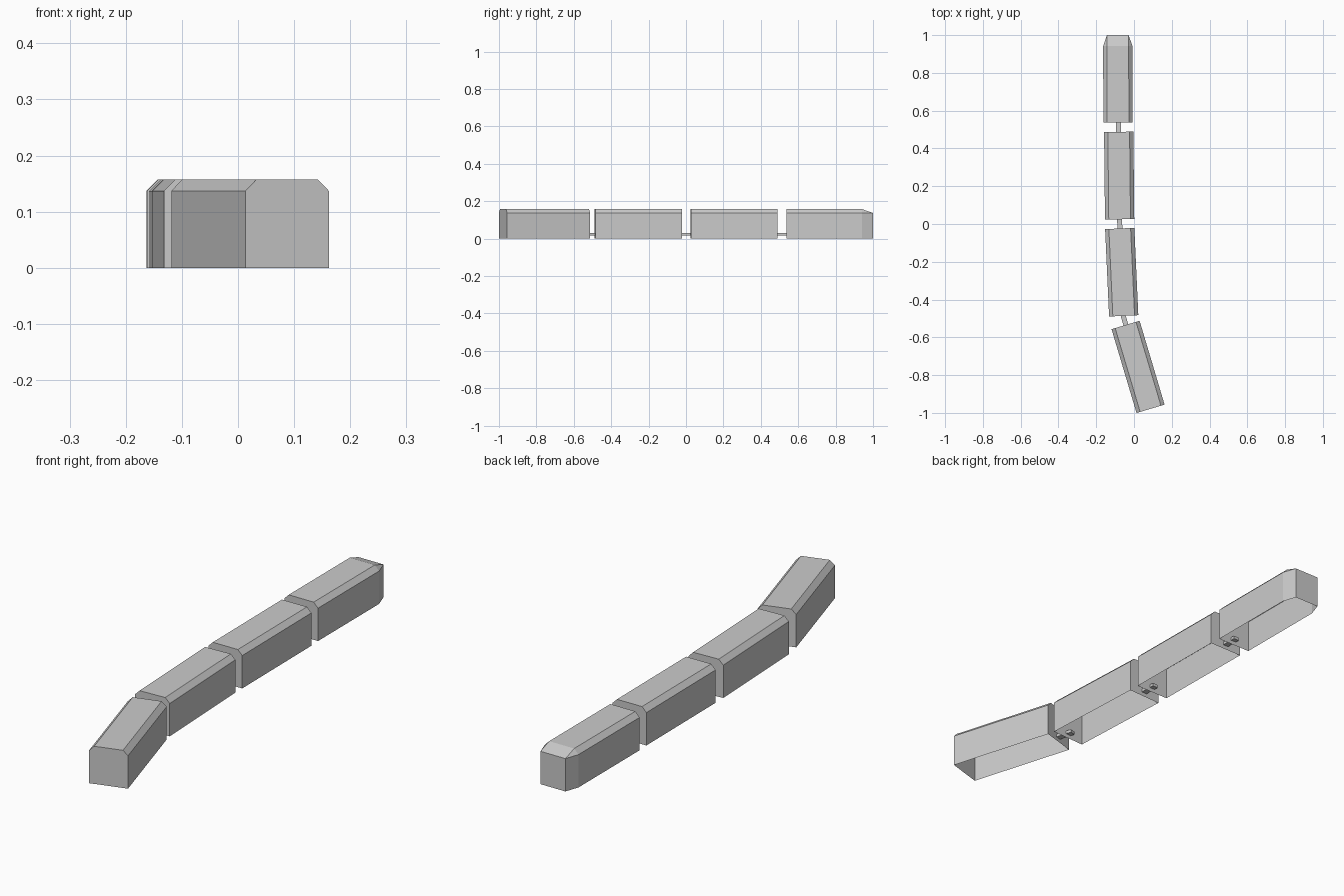
import bpy, bmesh
from math import radians

if "Cube" in bpy.data.objects:
    bpy.data.objects.remove(bpy.data.objects["Cube"])

LENGTH, HALF_W, HEIGHT, CHAMFER = 0.463, 0.0775, 0.157, 0.02
SHOULDER = HEIGHT - CHAMFER


def section(bm, y, half_w, roof_half_w, roof_z):
    """One open-bottomed cross-section with chamfered shoulders."""
    side = [(half_w, 0), (half_w, SHOULDER), (roof_half_w, roof_z)]
    pts = side + [(-x, z) for x, z in reversed(side)]
    return [bm.verts.new((x, y, z)) for x, z in pts]


def shell(name, loc, angle, nose=False):
    """Hollow car body, open underneath, optionally with a bevelled nose."""
    bm = bmesh.new()
    h, roof = LENGTH / 2, HALF_W - CHAMFER
    loops = [section(bm, -h, HALF_W, roof, HEIGHT),
             section(bm, h - (0.058 if nose else 0), HALF_W, roof, HEIGHT)]
    if nose:
        loops.append(section(bm, h, roof, roof, SHOULDER))
    for a, b in zip(loops, loops[1:]):
        for i in range(5):
            bm.faces.new((a[i], a[i + 1], b[i + 1], b[i]))
    bm.faces.new(loops[0])
    bm.faces.new(loops[-1])
    bmesh.ops.remove_doubles(bm, verts=bm.verts, dist=0.0001)
    bmesh.ops.recalc_face_normals(bm, faces=bm.faces)
    # Keep the roof (and so the whole shell) facing outwards
    top = max(bm.faces, key=lambda f: f.calc_center_median().z)
    if top.normal.z < 0:
        bmesh.ops.reverse_faces(bm, faces=bm.faces)
    mesh = bpy.data.meshes.new(name)
    bm.to_mesh(mesh)
    bm.free()
    ob = bpy.data.objects.new(name, mesh)
    ob.location = (*loc, 0)
    ob.rotation_euler.z = radians(angle)
    bpy.context.collection.objects.link(ob)


# Four cars following a gentle curve
shell("lead_car", (-0.0853, 0.7685), 0.2, nose=True)
shell("second_car", (-0.0785, 0.2565), 0.6)
shell("third_car", (-0.065, -0.255), 2.6)
shell("tail_car", (0.0215, -0.7565), 16.6)

# Coupling bars passing through the end walls
for i, (x, y, angle) in enumerate([(-0.082, 0.513, 0.6), (-0.0755, 0.002, 2.6),
                                   (-0.051, -0.507, 16.6)]):
    bpy.ops.mesh.primitive_cube_add(size=1, location=(x, y, 0.0235),
                                    rotation=(0, 0, radians(angle)))
    bar = bpy.context.object
    bar.name = f"coupling_bar_{i + 1}"
    bar.scale = (0.026, 0.085, 0.013)
